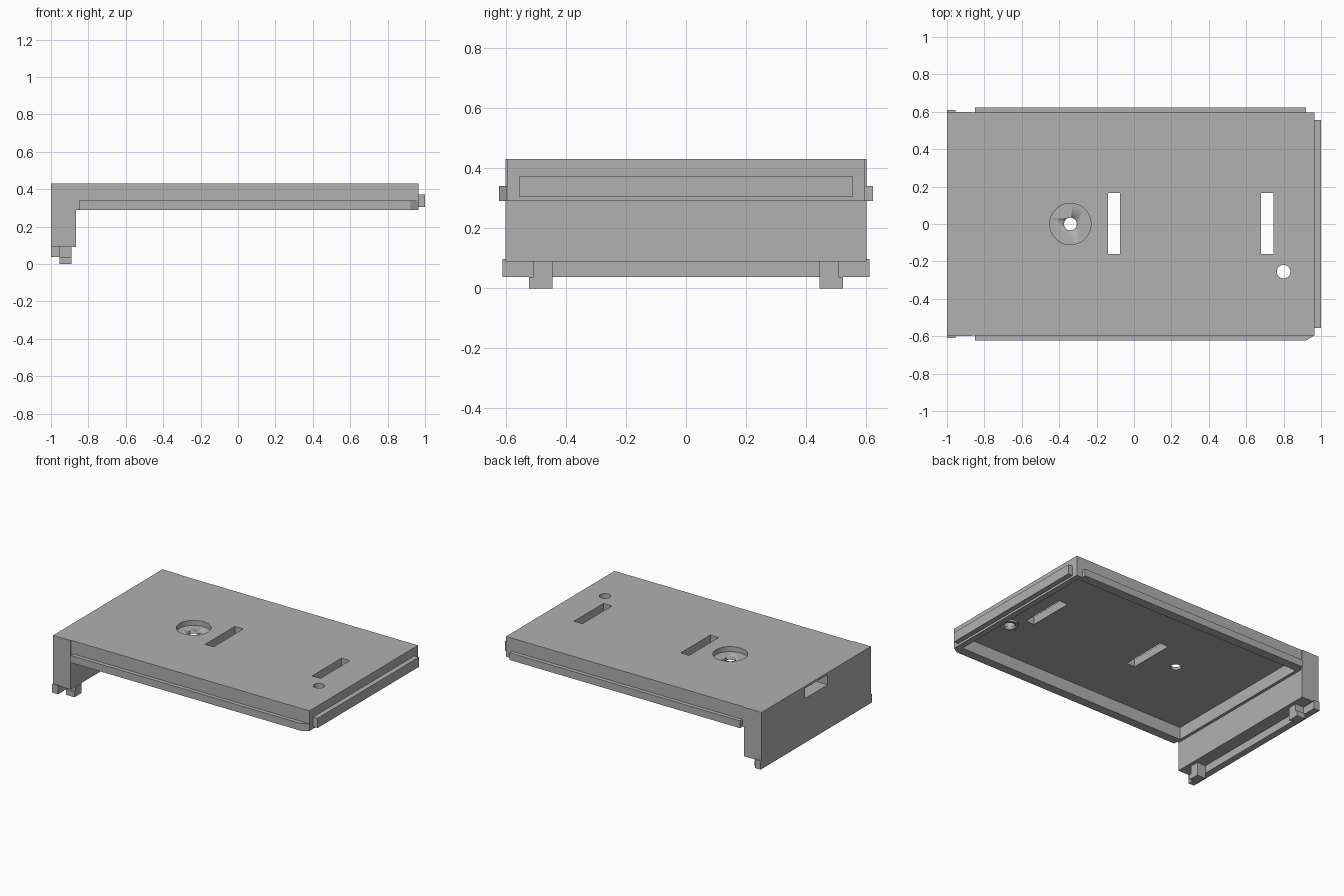
import bpy
import bmesh

cube = bpy.data.objects.get("Cube")
if cube:
    bpy.data.objects.remove(cube, do_unlink=True)

grey = bpy.data.materials.new("plain grey")
grey.use_nodes = True
colour = (0.44, 0.44, 0.44, 1)
grey.diffuse_color = colour
grey.node_tree.nodes["Principled BSDF"].inputs["Base Color"].default_value = colour


def prism(name, points, z0, z1):
    """Extrude a flat outline upward."""
    bm = bmesh.new()
    face = bm.faces.new([bm.verts.new((x, y, z0)) for x, y in points])
    top = bmesh.ops.extrude_face_region(bm, geom=[face])["geom"]
    verts = [v for v in top if isinstance(v, bmesh.types.BMVert)]
    bmesh.ops.translate(bm, verts=verts, vec=(0, 0, z1 - z0))
    bmesh.ops.recalc_face_normals(bm, faces=bm.faces)
    mesh = bpy.data.meshes.new(name)
    bm.to_mesh(mesh)
    bm.free()
    mesh.materials.append(grey)
    obj = bpy.data.objects.new(name, mesh)
    bpy.context.collection.objects.link(obj)
    return obj


def box(name, x0, x1, y0, y1, z0, z1):
    return prism(name, [(x0, y0), (x1, y0), (x1, y1), (x0, y1)], z0, z1)


def rod(name, x, y, radius, z0, z1):
    bpy.ops.mesh.primitive_cylinder_add(
        vertices=48, radius=radius, depth=z1 - z0, location=(x, y, (z0 + z1) / 2))
    obj = bpy.context.object
    obj.name = name
    obj.data.materials.append(grey)
    bpy.ops.object.shade_smooth_by_angle()
    return obj


def cut(target, cutters):
    """Subtract each cutter, then remove it."""
    for cutter in cutters:
        cutter.hide_render = True
        mod = target.modifiers.new("cut", "BOOLEAN")
        mod.operation = "DIFFERENCE"
        mod.solver = "EXACT"
        mod.object = cutter
        bpy.context.view_layer.objects.active = target
        bpy.ops.object.modifier_apply(modifier=mod.name)
        bpy.data.objects.remove(cutter, do_unlink=True)


TOP, RIM, CEILING = 0.43, 0.29, 0.375

# Hollow tray with slots and holes
tray = box("tray", -0.865, 0.965, -0.595, 0.595, RIM, TOP)
cut(tray, [
    box("recess_cutter", -0.845, 0.925, -0.56, 0.56, 0.2, CEILING),
    box("slot_cutter", -0.14, -0.075, -0.16, 0.165, 0.3, 0.5),
    box("slot_cutter", 0.68, 0.745, -0.16, 0.165, 0.3, 0.5),
    rod("counterbore_cutter", -0.34, 0, 0.11, TOP - 0.035, 0.5),
    rod("hole_cutter", -0.34, 0, 0.034, 0.3, 0.5),
    rod("hole_cutter", 0.8, -0.255, 0.036, 0.3, 0.5),
])

# Collar under the small hole
collar = rod("hole_collar", 0.8, -0.255, 0.058, CEILING - 0.012, CEILING)
cut(collar, [rod("collar_cutter", 0.8, -0.255, 0.036, 0.3, 0.5)])

# Deep end wall with a shallow window
end_wall = box("end_wall", -1, -0.865, -0.6, 0.6, 0.09, TOP)
cut(end_wall, [box("window_cutter", -1.1, -0.9, -0.125, 0.125, 0.345, 0.415)])

# Ridge along the lower edge of the end wall
box("bottom_ridge", -1, -0.955, -0.61, 0.61, 0.037, 0.097)

# Side rails and feet, mirrored
for side, label in ((-1, "right"), (1, "left")):
    y0, y1 = sorted((side * 0.595, side * 0.623))
    box(label + "_rail", -0.85, 0.92, y0, y1, RIM, 0.34)
    y0, y1 = sorted((side * 0.445, side * 0.508))
    box(label + "_foot", -0.955, -0.89, y0, y1, 0.037, 0.09)
    y0, y1 = sorted((side * 0.445, side * 0.522))
    box(label + "_foot_pad", -0.955, -0.89, y0, y1, 0, 0.037)

# Chamfered rail end and the far end rail
prism("rail_corner", [(0.92, -0.623), (0.965, -0.595), (0.92, -0.595)], RIM, 0.34)
box("end_rail", 0.965, 1, -0.555, 0.555, 0.305, 0.372)
